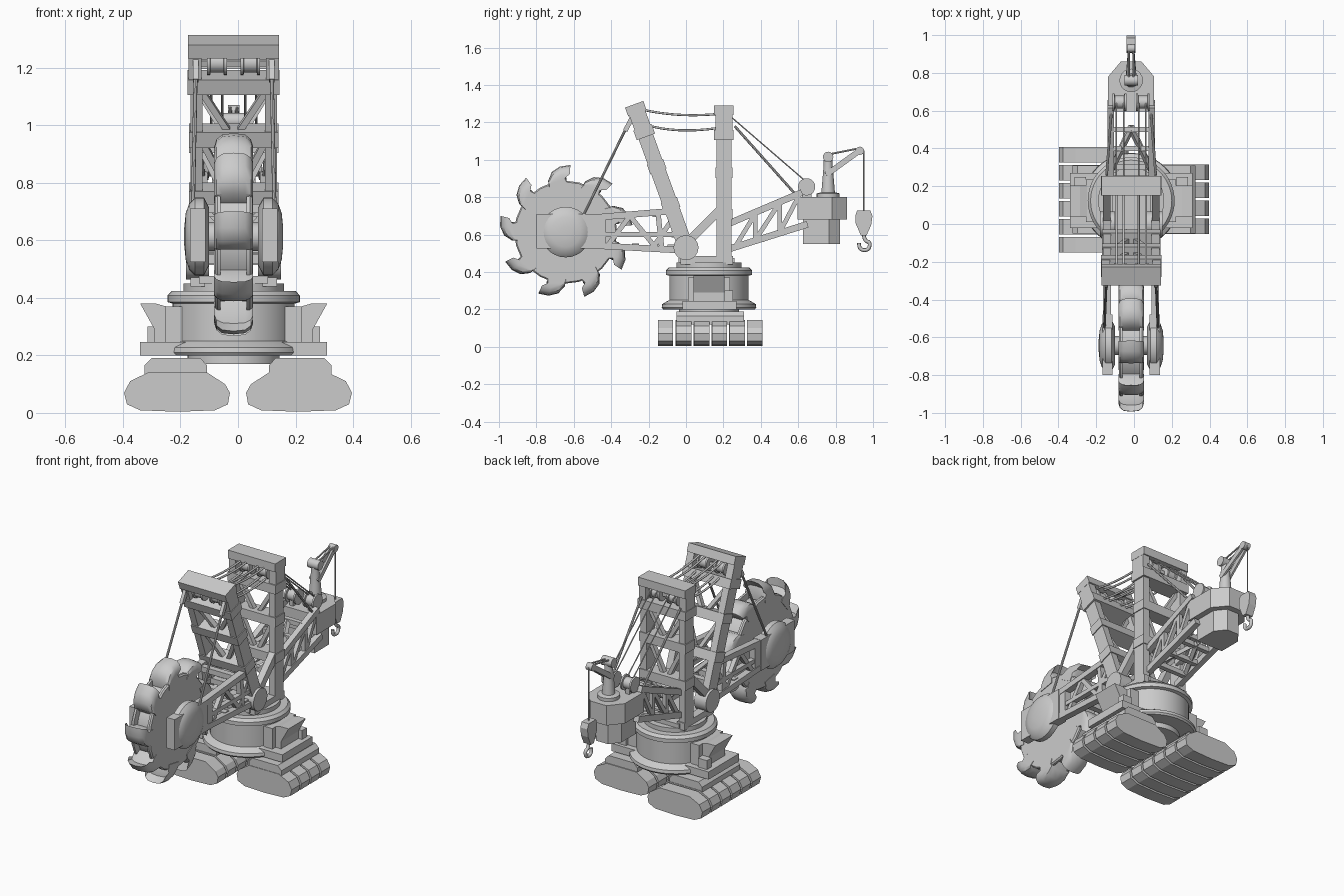
import bpy, bmesh, math
from mathutils import Vector, Matrix

cube = bpy.data.objects.get("Cube")
if cube:
    bpy.data.objects.remove(cube, do_unlink=True)

steel = bpy.data.materials.new("steel grey")
steel.use_nodes = True
steel.diffuse_color = (.6, .6, .6, 1)
steel.node_tree.nodes["Principled BSDF"].inputs["Base Color"].default_value = (.6, .6, .6, 1)

CX = -.015            # centre line of the upper machine
SIDES = (("left", 1), ("right", -1))
smooth_parts = []


def loft(name, rings, smooth=False, xform=None):
    """Closed solid through a list of equal-length rings of points."""
    bm = bmesh.new()
    rows = [[bm.verts.new(p) for p in ring] for ring in rings]
    count = len(rows[0])
    for low, high in zip(rows, rows[1:]):
        for i in range(count):
            j = (i + 1) % count
            bm.faces.new((low[i], low[j], high[j], high[i]))
    bm.faces.new(rows[0][::-1])
    bm.faces.new(rows[-1])
    bmesh.ops.recalc_face_normals(bm, faces=bm.faces)
    if xform:
        bm.transform(xform)
    mesh = bpy.data.meshes.new(name)
    bm.to_mesh(mesh)
    bm.free()
    mesh.materials.append(steel)
    obj = bpy.data.objects.new(name, mesh)
    bpy.context.collection.objects.link(obj)
    if smooth:
        smooth_parts.append(obj)
    return obj


def box(name, low, high, xform=None):
    (a, b, c), (d, e, f) = low, high
    return loft(name, [[(a, b, z), (d, b, z), (d, e, z), (a, e, z)] for z in (c, f)], xform=xform)


def extrude_x(name, outline, x0, x1):
    return loft(name, [[(x, y, z) for y, z in outline] for x in (x0, x1)])


def extrude_y(name, outline, y0, y1):
    return loft(name, [[(x, y, z) for x, z in outline] for y in (y0, y1)])


def turned(name, start, axis, profile, sides=32, xform=None):
    """Solid of revolution: profile is (radius, distance along axis)."""
    turn = Vector(axis).to_track_quat("Z", "Y")
    step = math.tau / sides
    rings = [[Vector(start) + turn @ Vector((r * math.cos(i * step), r * math.sin(i * step), h))
              for i in range(sides)] for r, h in profile]
    return loft(name, rings, True, xform)


def rod(name, p, q, radius, sides=10):
    span = Vector(q) - Vector(p)
    return turned(name, p, span, [(radius, 0), (radius, span.length)], sides)


def beam(name, p, q, wide, deep, xform=None):
    """Square bar between two points; wide is measured along x where possible."""
    p, q = Vector(p), Vector(q)
    run = (q - p).normalized()
    side = run.cross(Vector((0, 1, 0)) if abs(run.x) > .3 else Vector((1, 0, 0))).normalized()
    other = run.cross(side)
    u, v = other * wide / 2, side * deep / 2
    return loft(name, [[e - u - v, e + u - v, e + u + v, e - u + v] for e in (p, q)], xform=xform)


def cable(name, points, radius):
    curve = bpy.data.curves.new(name, "CURVE")
    curve.dimensions = "3D"
    curve.bevel_depth = radius
    curve.bevel_resolution = 2
    curve.use_fill_caps = True
    spline = curve.splines.new("NURBS")
    spline.points.add(len(points) - 1)
    for knot, p in zip(spline.points, points):
        knot.co = (*p, 1)
    spline.use_endpoint_u = True
    spline.order_u = 3
    curve.materials.append(steel)
    obj = bpy.data.objects.new(name, curve)
    bpy.context.collection.objects.link(obj)


# Crawler tracks: six on one side, four on the other
track = [(.396, .07), (.375, .11), (.31, .142), (.11, .142), (.045, .1), (.028, .07),
         (.035, .03), (.08, .009), (.21, .004), (.34, .009), (.386, .03)]
for label, s in SIDES:
    outline = [(s * x, z) for x, z in track]
    for n in range(4 if s > 0 else 6):
        y = (-.012 if s > 0 else -.11) + n * .0955
        extrude_y(f"{label}_track_{n}", outline, y - .041, y + .041)
    block = [(s * x, z) for x, z in ((.325, .12), (.325, .165), (.3, .19), (.13, .19), (.108, .165), (.108, .12))]
    extrude_y(f"{label}_track_frame", block, -.05, .31)

# Round base with flanges and turntable
turned("base_drum", (CX, .123, 0), (0, 0, 1),
       [(.16, .17), (.16, .2), (.245, .2), (.253, .21), (.25, .228), (.22, .246), (.212, .25),
        (.212, .38), (.23, .385), (.23, .408), (.215, .424), (.175, .424), (.175, .45),
        (.125, .45), (.125, .475)], 48)
for label, s in SIDES:
    def sx(d):
        return CX + s * d
    box(f"{label}_base_plate", (sx(.15), -.02, .2), (sx(.325), .27, .246))
    box(f"{label}_base_cabinet", (sx(.17), .01, .246), (sx(.238), .235, .37))
    wedge = [(sx(.2), .246), (sx(.275), .246), (sx(.275), .29), (sx(.325), .38), (sx(.27), .38), (sx(.2), .36)]
    extrude_y(f"{label}_base_wedge", wedge, .04, .205)
    box(f"{label}_step_box", (sx(.24), .205, .246), (sx(.3), .25, .3))
    # Pivot and support cheeks
    rod(f"{label}_pivot", (sx(.085), 0, .53), (sx(.165), 0, .53), .067, 16)
    box(f"{label}_deck_cheek", (sx(.1), -.03, .44), (sx(.15), .25, .485))
    beam(f"{label}_mast_strut", (sx(.13), .0, .55), (sx(.13), .18, .73), .04, .045)
box("deck", (CX - .12, -.04, .45), (CX + .12, .26, .475))


def mast(name, y, z, tilt, height):
    """Two-legged tower with collars, braces and a winch head, built upright then tilted."""
    place = Matrix.Translation((CX, y, z)) @ Matrix.Rotation(tilt, 4, "X")
    head = height - .175
    levels = (.12, head * .38, head * .72, head)
    for label, s in SIDES:
        box(f"{name}_{label}_leg", (s * .108, -.041, 0), (s * .15, .041, head), place)
        box(f"{name}_{label}_head_wall", (s * .112, -.045, head), (s * .157, .045, height), place)
        for low, high in zip(levels, levels[1:]):
            beam(f"{name}_{label}_brace", (s * .12, 0, high), (s * .015, 0, low + .01), .03, .022, place)
        turned(f"{name}_{label}_drum", (s * .058 - .034, 0, head + .09), (1, 0, 0),
               [(.042, 0), (.042, .01), (.034, .012), (.034, .056), (.042, .058), (.042, .068)], 20, place)
    for level in levels[1:3]:
        box(f"{name}_collar", (-.155, -.046, level - .028), (.155, .046, level + .028), place)
    box(f"{name}_head_base", (-.16, -.052, head - .01), (.16, .052, head + .045), place)
    box(f"{name}_head_top", (-.158, -.052, height - .05), (.158, .052, height), place)
    box(f"{name}_drum_shaft", (-.115, -.01, head + .08), (.115, .01, head + .1), place)
    return place


mast("front_mast", 0, .53, math.atan2(.277, .766), .815)
mast("rear_mast", .203, .46, 0, .83)

# Ropes between the masts and down to both ends
for label, s in SIDES:
    for d in (.04, .078):
        x = CX + s * d
        cable(f"{label}_upper_rope", [(x, -.22, 1.265), (x, -.03, 1.225), (x, .17, 1.245)], .006)
        cable(f"{label}_lower_rope", [(x, -.19, 1.18), (x, -.03, 1.14), (x, .17, 1.17)], .006)
        rod(f"{label}_winch_rope", (x, .24, 1.23), (x, .64, .885), .004, 6)
    rod(f"{label}_tail_stay", (CX + s * .13, .26, 1.18), (CX + s * .105, .59, .81), .007, 8)
    rod(f"{label}_wheel_stay", (CX + s * .132, -.31, 1.19), (CX + s * .142, -.55, .7), .007, 8)
    beam(f"{label}_stay_bracket", (CX + s * .132, -.28, 1.24), (CX + s * .132, -.325, 1.155), .02, .025)

# Bucket wheel
WY, WZ = -.643, .613
turned("wheel_drum", (CX - .055, WY, WZ), (1, 0, 0), [(.235, 0), (.235, .11)], 36)
for label, s in SIDES:
    turned(f"{label}_wheel_disc", (CX + s * .045, WY, WZ), (s, 0, 0), [(.275, 0), (.275, .012), (.268, .02)], 24)
scoop = [(0, .36), (9, .352), (17, .33), (23, .29), (25, .24), (3, .24), (3, .285), (5, .32)]
for n in range(9):
    rings = []
    for x, k in ((-.068, .6), (-.06, .82), (-.04, .96), (0, 1), (.04, .96), (.06, .82), (.068, .6)):
        ring = []
        for turn, r in scoop:
            a = math.radians(86 + 40 * n + turn)
            r = .24 + (r - .24) * k
            ring.append((CX + x, WY + r * math.cos(a), WZ + r * math.sin(a)))
        rings.append(ring)
    loft(f"bucket_{n}", rings, True)
rod("wheel_axle", (CX - .12, WY, WZ), (CX + .12, WY, WZ), .05, 20)

# Wheel boom: hub housings, truss sides and cross members
for label, s in SIDES:
    x = CX + s * .128
    turned(f"{label}_hub_dome", (CX + s * .085, WY, WZ), (s, 0, 0),
           [(.1, 0), (.135, .018), (.135, .05), (.115, .07), (.08, .082), (.03, .087)], 28)
    box(f"{label}_hub_arm", (CX + s * .098, -.8, .525), (CX + s * .152, -.48, .71))
    beam(f"{label}_lower_chord", (x, -.5, .542), (x, 0, .515), .04, .034)
    beam(f"{label}_upper_chord", (x, -.5, .69), (x, -.08, .725), .04, .034)
    beam(f"{label}_middle_chord", (x, -.49, .6), (x, -.04, .6), .03, .025)
    extrude_x(f"{label}_gusset", [(-.5, .525), (-.5, .71), (-.43, .7), (-.43, .545)], x - .018, x + .018)
    for a, b in ((-.42, -.3), (-.17, -.3), (-.17, -.06)):
        beam(f"{label}_boom_diagonal", (x, a, .54), (x, b, .7), .026, .026)
    beam(f"{label}_boom_post", (x, -.13, .53), (x, -.15, .72), .03, .028)
for y, z in ((-.16, .54), (-.16, .71), (-.27, .535), (-.08, .53), (-.06, .6)):
    box("boom_cross_member", (CX - .13, y - .018, z - .016), (CX + .13, y + .018, z + .016))

# Tail boom
for label, s in SIDES:
    x = CX + s * .108
    beam(f"{label}_tail_upper_chord", (x, .22, .655), (x, .62, .825), .034, .036)
    beam(f"{label}_tail_lower_chord", (x, .22, .52), (x, .65, .655), .034, .036)
    for a, b in (((.26, .53), (.37, .71)), ((.37, .57), (.37, .72)), ((.37, .57), (.5, .77)),
                 ((.5, .61), (.5, .77)), ((.5, .61), (.6, .8))):
        beam(f"{label}_tail_web", (x, *a), (x, *b), .024, .024)
    beam(f"{label}_tail_floor_brace", (x, .28, .54), (CX, .52, .615), .022, .022)
    beam(f"{label}_tail_roof_brace", (x, .28, .68), (CX, .5, .775), .022, .022)
for y, z in ((.3, .545), (.4, .575), (.5, .61), (.4, .73), (.5, .775)):
    box("tail_cross_member", (CX - .105, y - .014, z - .014), (CX + .105, y + .014, z + .014))

# Counterweight
plan = [(-.122, .595), (.122, .595), (.122, .78), (.055, .86), (-.055, .86), (-.122, .78)]
loft("counterweight", [[(CX + x, y, z) for x, y in plan] for z in (.68, .8)])
loft("counterweight_lower", [[(CX + x * .72, .725 + (y - .7275) * .75, z) for x, y in plan] for z in (.55, .685)])
for label, s in SIDES:
    turned(f"{label}_tail_winch", (CX + s * .062 - .036, .645, .855), (1, 0, 0),
           [(.046, 0), (.046, .01), (.034, .012), (.034, .06), (.046, .062), (.046, .072)], 20)
    box(f"{label}_winch_stand", (CX + s * .05, .62, .79), (CX + s * .075, .67, .85))

# Service crane
turned("crane_post", (CX, .76, .8), (0, 0, 1),
       [(.062, 0), (.062, .02), (.036, .026), (.03, .1), (.024, .17), (.024, .2)], 20)
rod("crane_winch", (CX - .036, .76, 1.015), (CX + .036, .76, 1.015), .028, 16)
for label, s in SIDES:
    beam(f"{label}_crane_jib", (CX + s * .024, .75, .92), (CX + s * .01, .93, 1.05), .012, .03)
    rod(f"{label}_crane_stay", (CX + s * .012, .77, 1.03), (CX + s * .012, .93, 1.062), .005, 8)
rod("jib_pulley", (CX - .02, .93, 1.048), (CX + .02, .93, 1.048), .022, 16)
rod("hook_rope", (CX, .95, 1.05), (CX, .95, .72), .004, 6)
hook_block = [(.915, .73), (.985, .73), (.997, .7), (.99, .65), (.965, .595), (.935, .595), (.907, .66), (.905, .7)]
extrude_x("hook_block", hook_block, CX - .024, CX + .024)
hook = [(.95, .6), (.955, .565), (.985, .56), (.978, .52), (.945, .515), (.925, .53), (.925, .555)]
cable("hook", [(CX, y, z) for y, z in hook], .01)

# Rounded parts get smooth shading with sharp edges kept
bpy.ops.object.select_all(action="DESELECT")
for obj in smooth_parts:
    obj.select_set(True)
bpy.context.view_layer.objects.active = smooth_parts[0]
bpy.ops.object.shade_smooth_by_angle(angle=math.radians(35))
